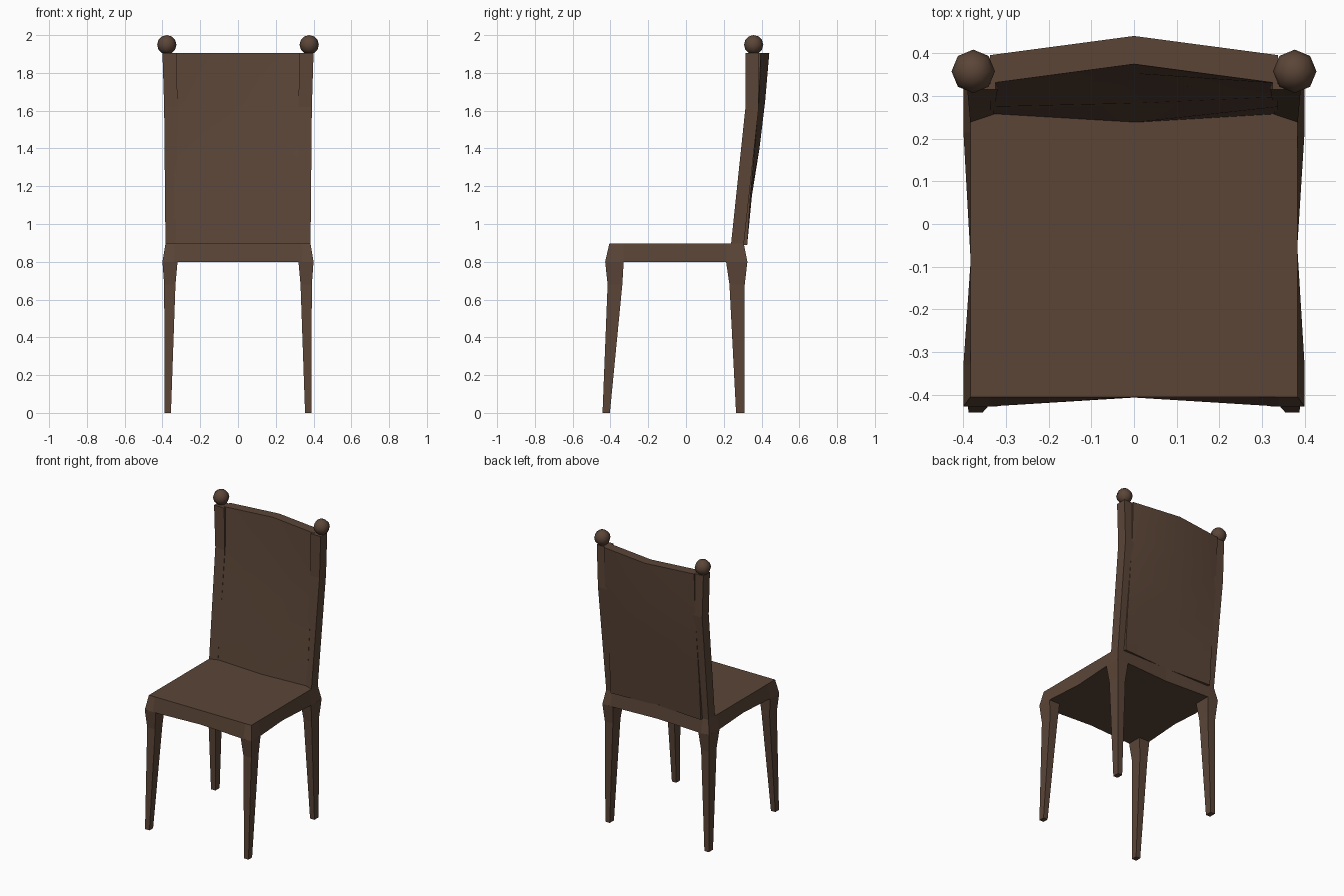
import bpy, bmesh, math

if "Cube" in bpy.data.objects:
    bpy.data.objects.remove(bpy.data.objects["Cube"])

wood = bpy.data.materials.new("dark brown wood")
wood.diffuse_color = (0.105, 0.060, 0.039, 1)
wood.use_nodes = True
wood.node_tree.nodes["Principled BSDF"].inputs["Base Color"].default_value = wood.diffuse_color


def finish(name, bm, smooth=None):
    bmesh.ops.recalc_face_normals(bm, faces=bm.faces)
    me = bpy.data.meshes.new(name)
    bm.to_mesh(me)
    bm.free()
    me.materials.append(wood)
    ob = bpy.data.objects.new(name, me)
    bpy.context.collection.objects.link(ob)
    if smooth:
        bpy.ops.object.select_all(action='DESELECT')
        bpy.context.view_layer.objects.active = ob
        ob.select_set(True)
        bpy.ops.object.shade_smooth_by_angle(angle=math.radians(smooth))
    return ob


def loft(name, rings, smooth=None):
    """Skin a stack of equal-length point rings and cap both ends."""
    bm = bmesh.new()
    vs = [[bm.verts.new(p) for p in r] for r in rings]
    n = len(vs[0])
    for a, b in zip(vs, vs[1:]):
        for i in range(n):
            j = (i + 1) % n
            bm.faces.new((a[i], a[j], b[j], b[i]))
    bm.faces.new(vs[0])
    bm.faces.new(vs[-1])
    return finish(name, bm, smooth)


def rect(x0, x1, y0, y1, z, s=1):
    return [(s * x0, y0, z), (s * x1, y0, z), (s * x1, y1, z), (s * x0, y1, z)]


# seat: straight top edge, underside flaring out to the leg corners
def seat_ring(X, xm, y0, y0m, y1, y1m, z):
    my = -0.07
    p = [(-X, y0), (-.34, y0), (0, y0m), (.34, y0), (X, y0),
         (X, -.33), (xm, my), (X, .215), (X, y1),
         (.34, y1), (0, y1m), (-.34, y1), (-X, y1),
         (-X, .215), (-xm, my), (-X, -.33)]
    return [(x, y, z) for x, y in p]


loft("seat", [seat_ring(.40, .382, -.428, -.407, .325, .306, .80),
              seat_ring(.384, .384, -.406, -.406, .306, .306, .896)])

for s, side in ((-1, "left"), (1, "right")):
    # tapered legs with flared tops
    loft(f"front_leg_{side}", [rect(.355, .388, -.442, -.403, 0, s),
                               rect(.331, .391, -.415, -.337, .68, s),
                               rect(.320, .400, -.428, -.330, .801, s)])
    loft(f"back_leg_{side}", [rect(.355, .388, .265, .310, 0, s),
                              rect(.331, .391, .230, .311, .68, s),
                              rect(.320, .400, .212, .325, .801, s)])
    # leaning back posts
    base = [(s * .33, .256, .89), (s * .384, .238, .89),
            (s * .384, .306, .89), (s * .33, .306, .89)]
    loft(f"back_post_{side}", [base,
                               rect(.320, .391, .315, .385, 1.62, s),
                               rect(.325, .400, .315, .385, 1.905, s)])
    # ball finials
    bm = bmesh.new()
    bmesh.ops.create_uvsphere(bm, u_segments=8, v_segments=6, radius=.051)
    for v in bm.verts:
        v.co.x += s * .377
        v.co.y += .358
        v.co.z += 1.949
    finish(f"finial_{side}", bm, 60)

# bowed back panel: (height, front y at the edges, front y at the centre)
rows = [(.89, .258, .238), (1.15, .275, .283), (1.40, .298, .323),
        (1.65, .320, .353), (1.906, .330, .375)]
t = .066
loft("back_panel", [[(-.338, e, z), (0, c, z), (.338, e, z),
                     (.338, e + t, z), (0, c + t, z), (-.338, e + t, z)]
                    for z, e, c in rows], 30)
